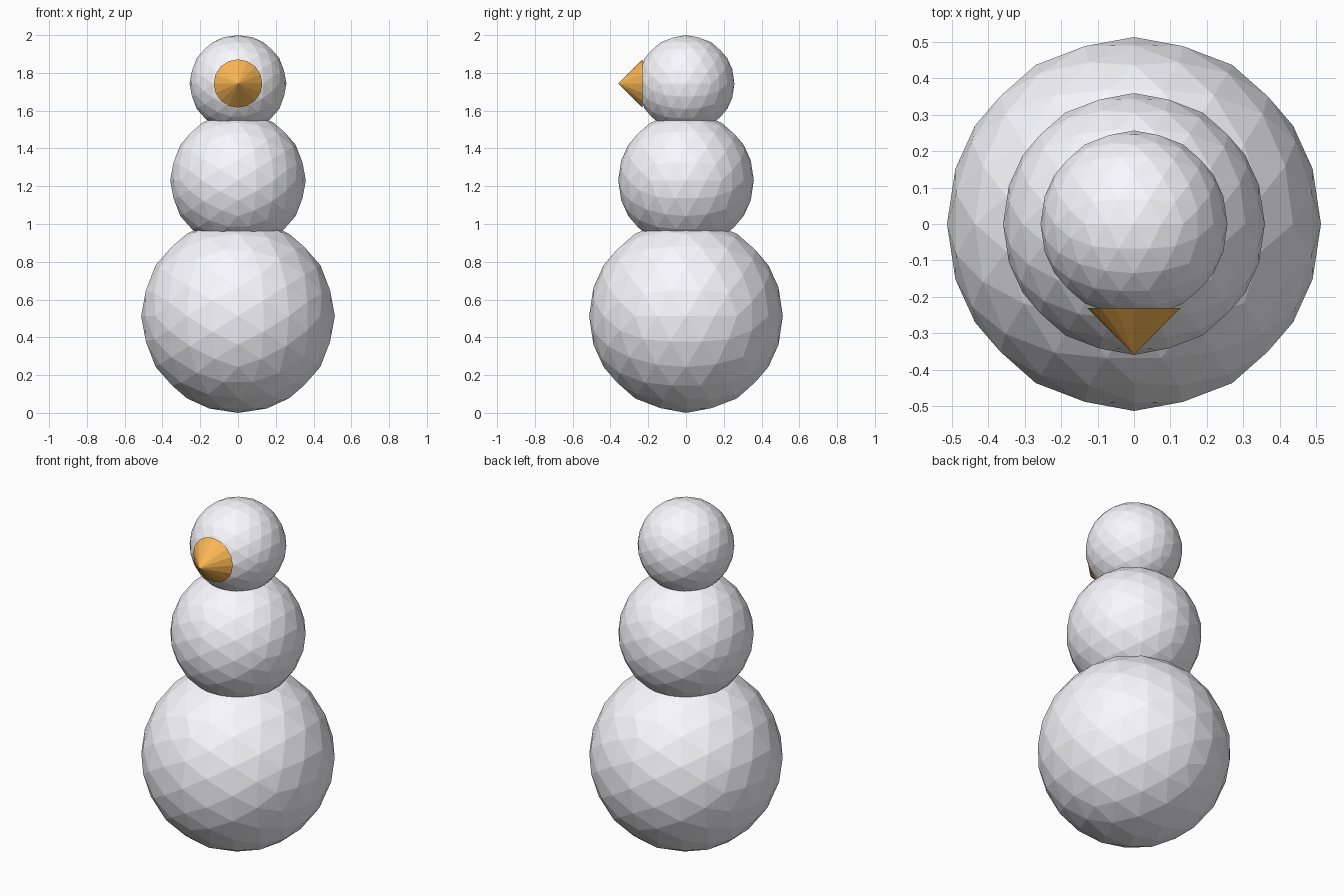
import bpy
import bmesh
from math import radians, atan, sqrt
from mathutils import Matrix

if "Cube" in bpy.data.objects:
    bpy.data.objects.remove(bpy.data.objects["Cube"])

S = 1 / 1.95  # radius of the largest ball
# Tilt putting an icosahedron edge midpoint on every axis
TILT = Matrix.Rotation(-atan(2 / (1 + sqrt(5))), 4, 'Y')


def material(name, color):
    mat = bpy.data.materials.new(name)
    mat.diffuse_color = (*color, 1)
    mat.use_nodes = True
    mat.node_tree.nodes["Principled BSDF"].inputs["Base Color"].default_value = mat.diffuse_color
    return mat


white = material("white", (0.96, 0.96, 1.0))
orange = material("orange", (0.98, 0.48, 0.09))


def add_object(name, bm, mat, location):
    mesh = bpy.data.meshes.new(name)
    bm.to_mesh(mesh)
    bm.free()
    mesh.materials.append(mat)
    obj = bpy.data.objects.new(name, mesh)
    obj.location = location
    bpy.context.collection.objects.link(obj)


def ball(name, radius, z):
    bm = bmesh.new()
    bmesh.ops.create_icosphere(bm, subdivisions=3, radius=radius, matrix=TILT)
    add_object(name, bm, white, (0, 0, z))


# Three stacked low-poly balls
ball("lower_body", S, S)
ball("upper_body", 0.7 * S, 2.4 * S)
ball("head", 0.5 * S, 3.4 * S)

# Cone nose pointing to the front
bm = bmesh.new()
bmesh.ops.create_cone(bm, cap_ends=True, segments=16, radius1=0.25 * S,
                      radius2=0, depth=0.25 * S,
                      matrix=Matrix.Rotation(radians(90), 4, 'X'))
bmesh.ops.remove_doubles(bm, verts=bm.verts, dist=1e-5)
add_object("nose", bm, orange, (0, -0.575 * S, 3.4 * S))
